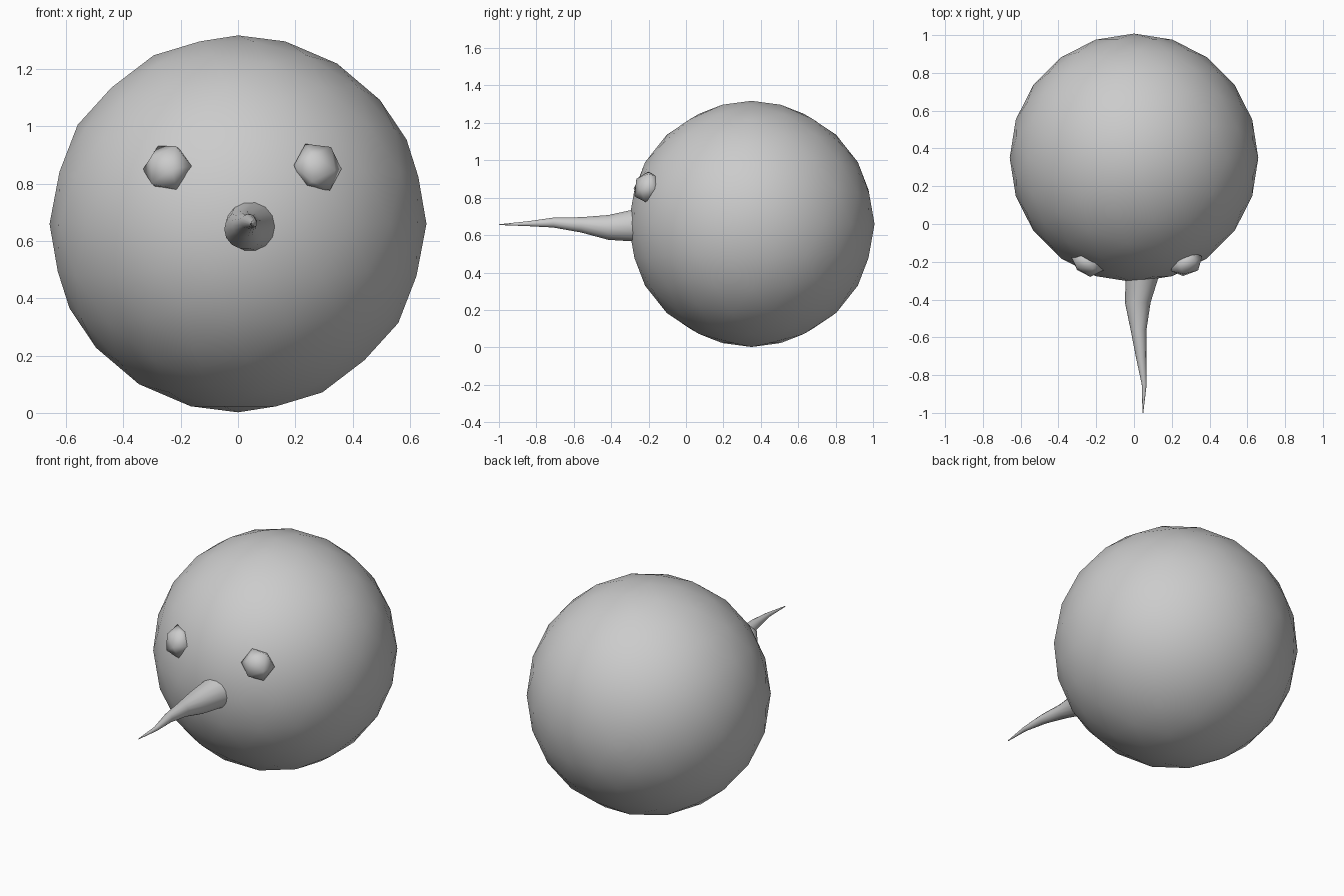
import bpy, bmesh
from math import radians, cos, sin, pi
from mathutils import Vector, Matrix

if "Cube" in bpy.data.objects:
    bpy.data.objects.remove(bpy.data.objects["Cube"])

HEAD_CENTRE = Vector((0, 0.35, 0.66))


def make_object(name, bm):
    bmesh.ops.recalc_face_normals(bm, faces=bm.faces)
    for f in bm.faces:
        f.smooth = True
    mesh = bpy.data.meshes.new(name)
    bm.to_mesh(mesh)
    bm.free()
    obj = bpy.data.objects.new(name, mesh)
    bpy.context.collection.objects.link(obj)
    return obj


def ball(name, subdivisions, radius, matrix):
    bm = bmesh.new()
    bmesh.ops.create_icosphere(bm, subdivisions=subdivisions, radius=radius)
    bm.transform(matrix)
    return make_object(name, bm)


# Head: low-poly snowball
ball("head", 3, 0.658, Matrix.Translation(HEAD_CENTRE))

# Eyes: flattened pebbles facing outward from the head
for name, pos in (("left_eye", (-0.247, -0.21, 0.856)),
                  ("right_eye", (0.278, -0.21, 0.858))):
    normal = (Vector(pos) - HEAD_CENTRE).normalized()
    facing = Vector((0, -1, 0)).rotation_difference(normal).to_matrix().to_4x4()
    ball(name, 1, 0.092,
         Matrix.Translation(pos) @ facing
         @ Matrix.Diagonal((1, 0.68, 1, 1))
         @ Matrix.Rotation(radians(-90), 4, 'Y'))

# Nose: slightly crooked tapering carrot, rings of (x, y, z, radius)
SIDES = 14
rings = [(0.044, -0.275, 0.652, 0.088), (0.020, -0.415, 0.641, 0.068),
         (0.024, -0.56, 0.655, 0.042), (0.038, -0.71, 0.667, 0.027),
         (0.054, -0.85, 0.661, 0.013), (0.047, -1.0, 0.656, 0.002)]
bm = bmesh.new()
loops = [[bm.verts.new((x + r * cos(2 * pi * i / SIDES), y,
                        z + r * sin(2 * pi * i / SIDES)))
          for i in range(SIDES)] for x, y, z, r in rings]
for a, b in zip(loops, loops[1:]):
    for i in range(SIDES):
        j = (i + 1) % SIDES
        bm.faces.new((a[i], a[j], b[j], b[i]))
bm.faces.new(loops[0])
bm.faces.new(loops[-1])
nose = make_object("nose", bm)
for f in nose.data.polygons:
    if len(f.vertices) > 4:
        f.use_smooth = False
